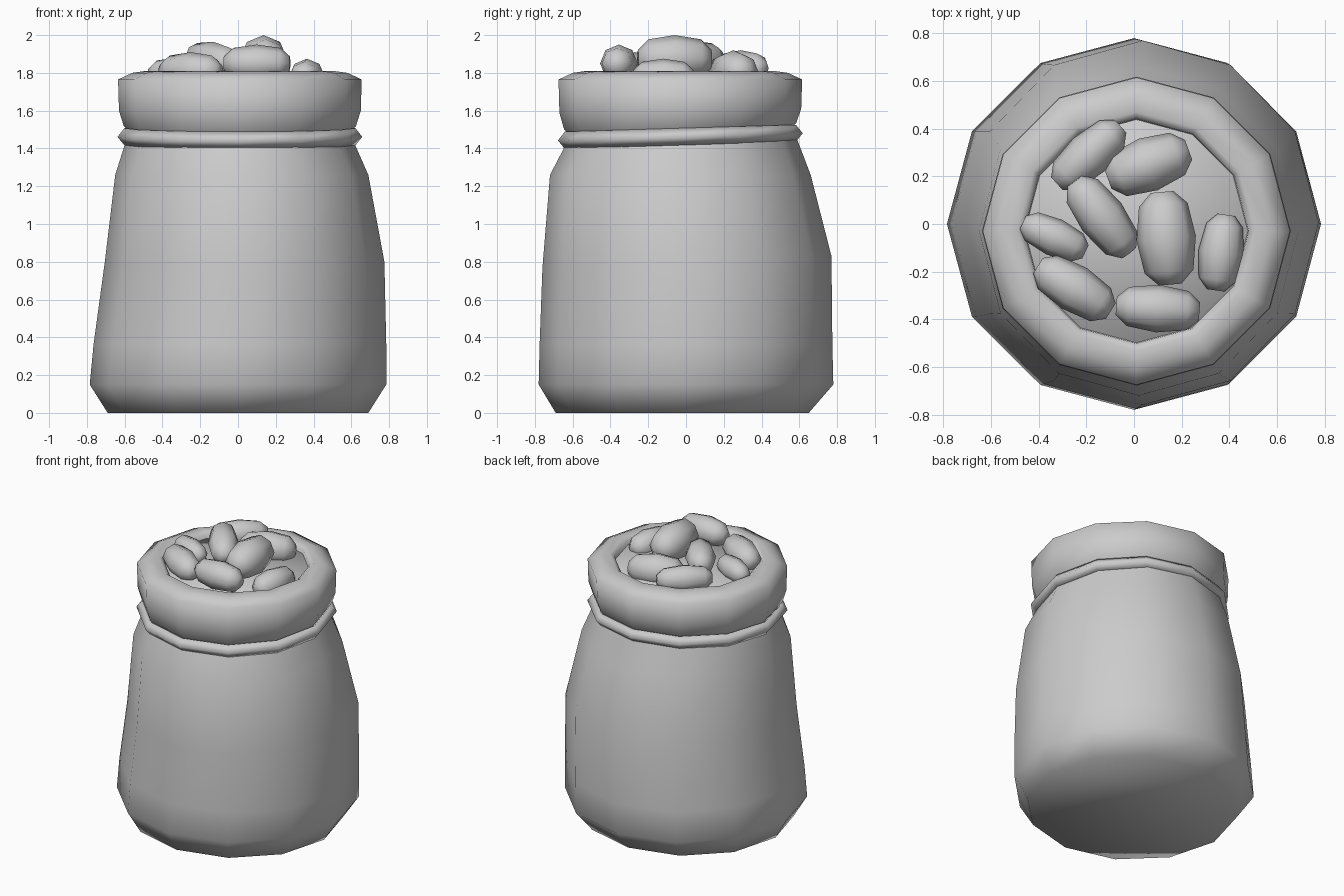
import bpy, bmesh, math
from mathutils import Matrix, Vector

if "Cube" in bpy.data.objects:
    bpy.data.objects.remove(bpy.data.objects["Cube"])

# one plain grey for everything
grey = bpy.data.materials.new("plain grey")
grey.use_nodes = True
grey.diffuse_color = (0.6, 0.6, 0.6, 1)
grey.node_tree.nodes["Principled BSDF"].inputs["Base Color"].default_value = (0.6, 0.6, 0.6, 1)


def loft(name, rings, sides, caps=(True, True), closed=False, matrix=Matrix()):
    """Skin elliptical rings given as (cx, cy, rx, ry, z, tilt along y)."""
    bm = bmesh.new()
    loops = []
    for cx, cy, rx, ry, z, tilt in rings:
        loop = []
        for i in range(sides):
            a = math.tau * i / sides
            y = cy + ry * math.sin(a)
            loop.append(bm.verts.new(matrix @ Vector((cx + rx * math.cos(a), y, z + tilt * y))))
        loops.append(loop)
    pairs = list(zip(loops, loops[1:]))
    if closed:
        pairs.append((loops[-1], loops[0]))
    for low, high in pairs:
        for i in range(sides):
            j = (i + 1) % sides
            bm.faces.new((low[i], low[j], high[j], high[i]))
    if caps[0]:
        bm.faces.new(loops[0][::-1])
    if caps[1]:
        bm.faces.new(loops[-1])
    bmesh.ops.recalc_face_normals(bm, faces=bm.faces)
    for f in bm.faces:
        f.smooth = True
    mesh = bpy.data.meshes.new(name)
    bm.to_mesh(mesh)
    bm.free()
    mesh.materials.append(grey)
    obj = bpy.data.objects.new(name, mesh)
    bpy.context.collection.objects.link(obj)
    return obj


# sack body, leaning slightly and narrowing to the neck
loft("sack_body", [
    (0, -0.02, 0.69, 0.67, 0, 0),
    (0, 0, 0.785, 0.78, 0.15, 0),
    (0.01, 0, 0.775, 0.775, 0.36, 0),
    (0.035, 0.005, 0.74, 0.765, 0.80, 0.04),
    (0.02, -0.03, 0.67, 0.69, 1.26, 0),
    (0.01, -0.03, 0.61, 0.62, 1.42, 0.04),
    (0.01, -0.03, 0.58, 0.59, 1.54, 0.04),
], 12, caps=(True, False))

# rolled collar with a soft rim turning down inside
loft("collar", [
    (0.01, -0.03, rx, rx, z, tilt) for rx, z, tilt in [
        (0.58, 1.48, 0.03), (0.615, 1.52, 0.03), (0.64, 1.60, 0.02),
        (0.645, 1.765, 0), (0.57, 1.80, 0), (0.50, 1.81, 0), (0.472, 1.79, 0), (0.462, 1.72, 0)]
], 12, caps=(False, False))

# tie cord around the neck
loft("tie_cord", [
    (0.01, -0.03, r, r, z, 0.03)
    for r, z in [(0.56, 1.46), (0.612, 1.418), (0.648, 1.462), (0.612, 1.508)]
], 12, caps=(False, False), closed=True)

# surface of the filling
loft("filling_surface", [(0.01, -0.03, 0.48, 0.48, 1.75, 0), (0.01, -0.03, 0.47, 0.47, 1.765, 0)], 12)

# beans: x, y, top height, length, width, heading, pitch
beans = [
    (-0.19, 0.29, 1.92, 0.36, 0.19, 42, 0),
    (0.06, 0.25, 1.92, 0.36, 0.23, 20, 0),
    (-0.135, 0.03, 1.965, 0.38, 0.20, -53, 5),
    (0.135, -0.06, 2.0, 0.39, 0.25, 95, 0),
    (0.365, -0.12, 1.875, 0.32, 0.19, 82, 0),
    (-0.25, -0.27, 1.91, 0.36, 0.20, -32, 0),
    (0.10, -0.355, 1.95, 0.35, 0.20, -4, 0),
    (-0.335, -0.055, 1.88, 0.29, 0.16, -25, 0),
]
bean_profile = [(-1, 0.38), (-0.72, 0.82), (0, 1), (0.72, 0.82), (1, 0.38)]
for n, (x, y, top, length, width, heading, pitch) in enumerate(beans, 1):
    half = width / 2
    place = (Matrix.Translation((x, y, top - half))
             @ Matrix.Rotation(math.radians(heading), 4, "Z")
             @ Matrix.Rotation(math.radians(90 + pitch), 4, "Y"))
    loft(f"bean_{n}", [(0, 0, r * half, r * half, t * length / 2, 0) for t, r in bean_profile],
         8, matrix=place)
